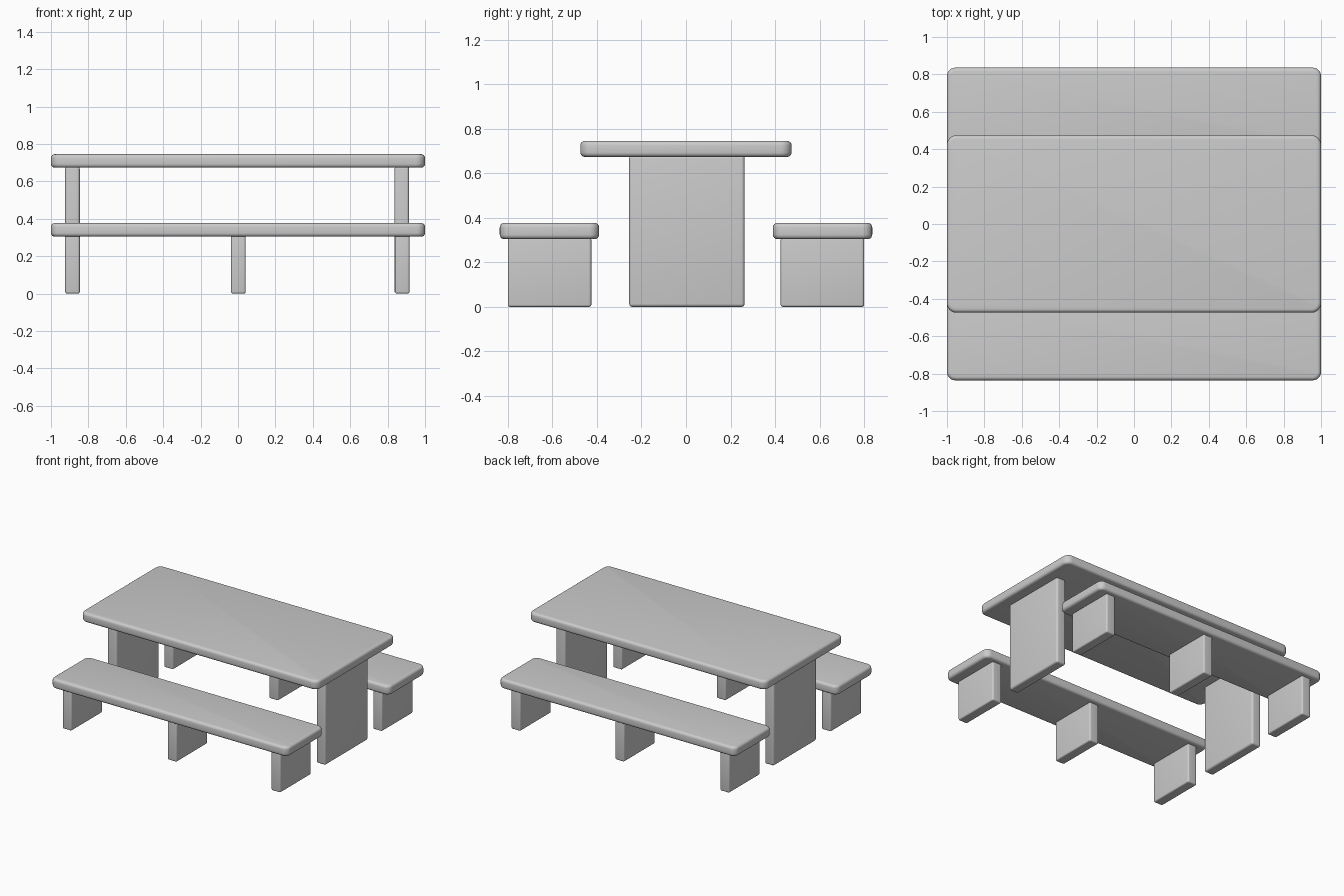
import bpy, bmesh

if "Cube" in bpy.data.objects:
    bpy.data.objects.remove(bpy.data.objects["Cube"])


def block(name, x, y, z, corner, edge):
    """Box from (min, max) ranges: rounded in plan by corner, then rims softened by edge."""
    bm = bmesh.new()
    bmesh.ops.create_cube(bm, size=1)
    for v in bm.verts:
        v.co = [lo + (c + 0.5) * (hi - lo) for c, (lo, hi) in zip(v.co, (x, y, z))]
    upright = [e for e in bm.edges if abs(e.verts[0].co.z - e.verts[1].co.z) > 1e-4]
    bmesh.ops.bevel(bm, geom=upright, offset=corner, segments=6, profile=0.5, affect='EDGES')
    rims = [e for e in bm.edges if abs(e.verts[0].co.z - e.verts[1].co.z) < 1e-4]
    bmesh.ops.bevel(bm, geom=rims, offset=edge, segments=4, profile=0.5, affect='EDGES')
    bmesh.ops.recalc_face_normals(bm, faces=bm.faces)
    mesh = bpy.data.meshes.new(name)
    bm.to_mesh(mesh)
    bm.free()
    obj = bpy.data.objects.new(name, mesh)
    bpy.context.collection.objects.link(obj)
    bpy.ops.object.select_all(action='DESELECT')
    obj.select_set(True)
    bpy.context.view_layer.objects.active = obj
    bpy.ops.object.shade_smooth_by_angle()
    return obj


# Table: top slab on two broad panel legs
block("table_top", (-1, 1), (-0.474, 0.474), (0.673, 0.745), 0.05, 0.02)
for side, x in (("left", -0.885), ("right", 0.876)):
    block(f"table_leg_{side}", (x - 0.039, x + 0.039), (-0.255, 0.263), (0, 0.68), 0.015, 0.014)

# Benches: seat slab on three panel legs, front and back
for side, s in (("front", -1), ("back", 1)):
    block(f"bench_seat_{side}", (-1, 1), sorted((s * 0.39, s * 0.836)), (0.304, 0.377), 0.045, 0.02)
    for pos, x in (("left", -0.885), ("middle", 0.002), ("right", 0.878)):
        block(f"bench_leg_{side}_{pos}", (x - 0.039, x + 0.039),
              sorted((s * 0.425, s * 0.80)), (0, 0.312), 0.012, 0.01)
